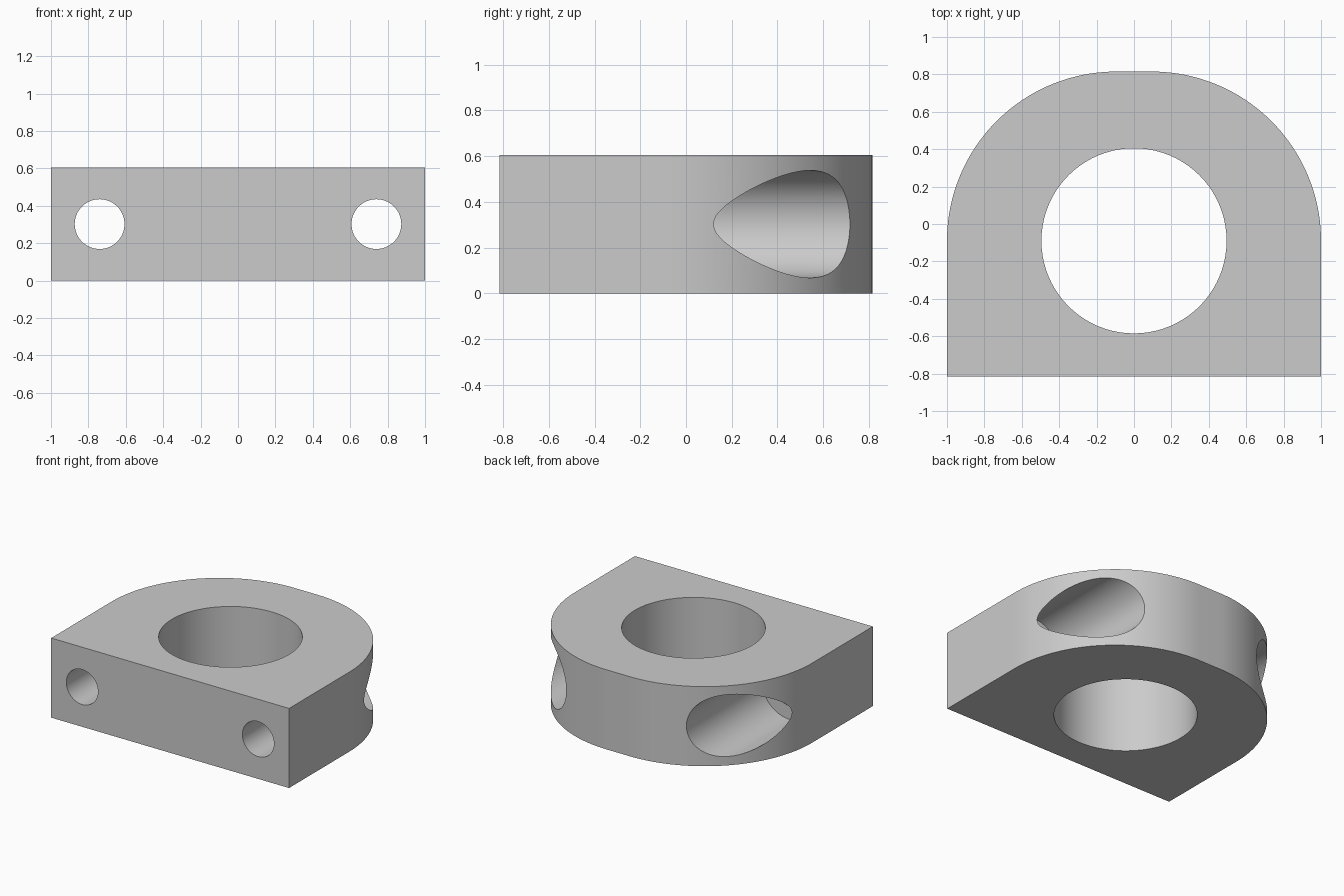
import bpy
import bmesh
from math import sin, cos, pi, radians

cube = bpy.data.objects.get("Cube")
if cube:
    bpy.data.objects.remove(cube, do_unlink=True)

HEIGHT, HALF_DEPTH = 0.605, 0.815
CORNER_R = 0.905
ARC_Y = HALF_DEPTH - CORNER_R
ARC_X = 1 - CORNER_R
BOLT_X, MID_Z = 0.74, HEIGHT / 2
STEPS = 40

grey = bpy.data.materials.new("plain grey")
grey.use_nodes = True
grey.diffuse_color = (0.6, 0.6, 0.6, 1)
grey.node_tree.nodes["Principled BSDF"].inputs["Base Color"].default_value = (0.6, 0.6, 0.6, 1)


def extrude(name, outline, start, end, axis):
    """Solid prism from a 2D outline, along z or along y."""
    place = (lambda a, b, d: (a, b, d)) if axis == "z" else (lambda a, b, d: (a, d, b))
    bm = bmesh.new()
    face = bm.faces.new([bm.verts.new(place(a, b, start)) for a, b in outline])
    top = bmesh.ops.extrude_face_region(bm, geom=[face])["geom"]
    for v in top:
        if isinstance(v, bmesh.types.BMVert):
            v.co["xyz".index(axis)] = end
    bmesh.ops.recalc_face_normals(bm, faces=bm.faces)
    mesh = bpy.data.meshes.new(name)
    bm.to_mesh(mesh)
    bm.free()
    mesh.materials.append(grey)
    obj = bpy.data.objects.new(name, mesh)
    bpy.context.collection.objects.link(obj)
    return obj


def arc(cx, cy, r, a0, a1, n):
    return [(cx + r * cos(a0 + (a1 - a0) * i / n), cy + r * sin(a0 + (a1 - a0) * i / n))
            for i in range(n + 1)]


def circle(cx, cy, r):
    return arc(cx, cy, r, 0, 2 * pi, 2 * STEPS)[:-1]


# Block with a square front and two large rounded back corners
outline = [(-1, -HALF_DEPTH), (1, -HALF_DEPTH)]
outline += arc(ARC_X, ARC_Y, CORNER_R, 0, pi / 2, STEPS)
outline += arc(-ARC_X, ARC_Y, CORNER_R, pi / 2, pi, STEPS)
block = extrude("clamp_block", outline, 0, HEIGHT, "z")

# Central bore, bolt holes from the front and counterbores from the back
cutters = [extrude("bore_cutter", circle(0, ARC_Y, 0.495), -1, 2, "z")]
for side, x in (("left", BOLT_X), ("right", -BOLT_X)):
    cutters.append(extrude(side + "_counterbore_cutter", circle(x, MID_Z, 0.235), -0.19, 2, "y"))
    cutters.append(extrude(side + "_bolt_hole_cutter", circle(x, MID_Z, 0.133), -2, 0.2, "y"))

bpy.ops.object.select_all(action="DESELECT")
bpy.context.view_layer.objects.active = block
block.select_set(True)
for cutter in cutters:
    cutter.hide_render = True
    mod = block.modifiers.new(cutter.name, "BOOLEAN")
    mod.operation = "DIFFERENCE"
    mod.solver = "EXACT"
    mod.object = cutter
    bpy.ops.object.modifier_apply(modifier=mod.name)
    bpy.data.objects.remove(cutter, do_unlink=True)

bpy.ops.object.shade_smooth_by_angle(angle=radians(30))
